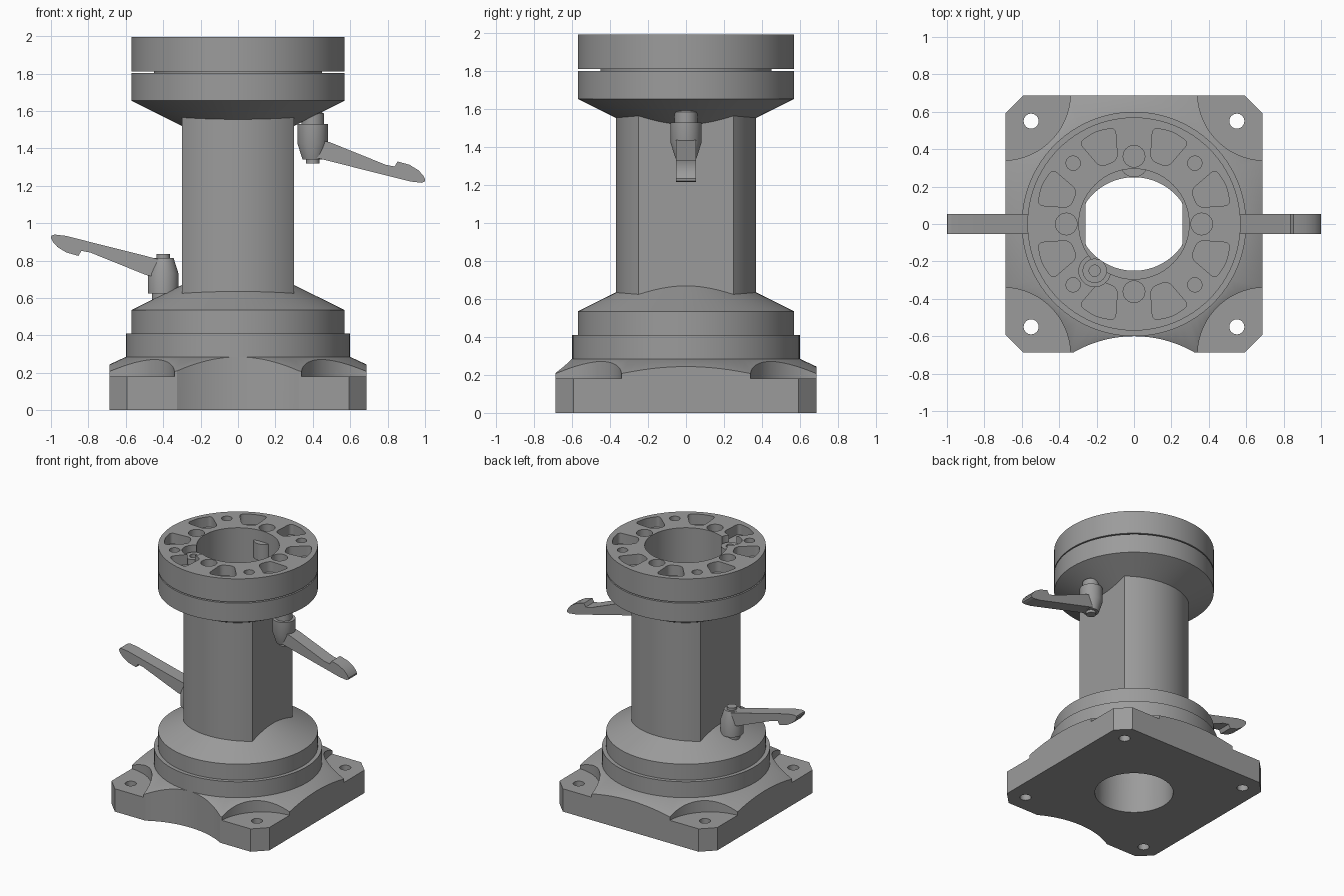
import bpy, bmesh, math
from math import sin, cos, pi, radians
from mathutils import Matrix, Vector

cube = bpy.data.objects.get("Cube")
if cube:
    bpy.data.objects.remove(cube, do_unlink=True)

grey = bpy.data.materials.new("cast grey")
grey.use_nodes = True
colour = (0.33, 0.33, 0.33, 1)
grey.diffuse_color = colour
grey.node_tree.nodes["Principled BSDF"].inputs["Base Color"].default_value = colour


def finish(name, bm):
    """Turn a bmesh into a linked object."""
    bmesh.ops.remove_doubles(bm, verts=bm.verts, dist=1e-5)
    bmesh.ops.recalc_face_normals(bm, faces=bm.faces)
    mesh = bpy.data.meshes.new(name)
    bm.to_mesh(mesh)
    bm.free()
    mesh.materials.append(grey)
    obj = bpy.data.objects.new(name, mesh)
    bpy.context.collection.objects.link(obj)
    return obj


def lathe(name, profile, closed=True, steps=96):
    """Spin an (r, z) profile around the z axis."""
    bm = bmesh.new()
    vs = [bm.verts.new((r, 0, z)) for r, z in profile]
    es = [bm.edges.new(p) for p in zip(vs, vs[1:])]
    if closed:
        es.append(bm.edges.new((vs[-1], vs[0])))
    bmesh.ops.spin(bm, geom=vs + es, cent=(0, 0, 0), axis=(0, 0, 1),
                   angle=2 * pi, steps=steps, use_duplicate=False)
    return finish(name, bm)


def prism(name, outline, z0, z1):
    """Extrude a flat outline from z0 to z1."""
    bm = bmesh.new()
    face = bm.faces.new([bm.verts.new((p[0], p[1], z0)) for p in outline])
    top = bmesh.ops.extrude_face_region(bm, geom=[face])["geom"]
    moved = [v for v in top if isinstance(v, bmesh.types.BMVert)]
    bmesh.ops.translate(bm, verts=moved, vec=(0, 0, z1 - z0))
    return finish(name, bm)


def arc(cx, cy, r, a0, a1, n):
    return [(cx + r * cos(a0 + (a1 - a0) * i / n), cy + r * sin(a0 + (a1 - a0) * i / n))
            for i in range(n + 1)]


def disc(cx, cy, r, n=32):
    return arc(cx, cy, r, 0, 2 * pi, n)[:-1]


def rounded(corners, r, n=5):
    """Round the corners of a polygon."""
    out = []
    for i, c in enumerate(corners):
        c, p, q = Vector(c), Vector(corners[i - 1]), Vector(corners[(i + 1) % len(corners)])
        a, b = c + (p - c).normalized() * r, c + (q - c).normalized() * r
        for k in range(n + 1):
            t = k / n
            out.append(a * (1 - t) ** 2 + c * 2 * t * (1 - t) + b * t * t)
    return out


def boolean(obj, cutter, op="DIFFERENCE"):
    mod = obj.modifiers.new("cut", "BOOLEAN")
    mod.object, mod.operation, mod.solver = cutter, op, "EXACT"
    bpy.context.view_layer.objects.active = obj
    bpy.ops.object.modifier_apply(modifier=mod.name)
    bpy.data.objects.remove(cutter, do_unlink=True)


def bowed(half, corner, apex, n=24):
    """Outline with flat x sides and bowed y sides."""
    sag = apex - corner
    r = (half ** 2 + sag ** 2) / (2 * sag)
    a = math.asin(half / r)
    back = arc(0, apex - r, r, pi / 2 - a, pi / 2 + a, n)
    return back + [(-x, -y) for x, y in back]


BORE = 0.28
SIDE = 0.6875
CHAMFER = 0.5925
TOP = 1.995

# Base plate: chamfered square with a bowed notch at the front
notch = math.asin(0.325 / 0.647)
plate = [(SIDE, -CHAMFER), (SIDE, CHAMFER), (CHAMFER, SIDE), (-CHAMFER, SIDE),
         (-SIDE, CHAMFER), (-SIDE, -CHAMFER), (-CHAMFER, -SIDE)]
plate += arc(0, -1.247, 0.647, pi / 2 + notch, pi / 2 - notch, 24)
plate += [(CHAMFER, -SIDE)]
base = prism("base_plate", plate, 0, 0.4)
slope = lathe("slope_helper", [(0, -0.1), (1.3, -0.1), (1.3, 0.19), (0.804, 0.19),
                               (0.6, 0.285), (0, 0.285)], closed=False)
boolean(base, slope, "INTERSECT")
boolean(base, prism("bore_cutter", disc(0, 0, BORE, 96), -0.2, 0.6))
for sx in (-1, 1):
    for sy in (-1, 1):
        boolean(base, prism("pocket_cutter", disc(sx * 0.7, sy * 0.7, 0.36, 96), 0.18, 0.6))
        boolean(base, prism("bolt_cutter", disc(sx * 0.55, sy * 0.55, 0.04), -0.2, 0.6))

# Lower collar and cone
lower = lathe("lower_collar", [(BORE, 0.285), (0.6, 0.285), (0.6, 0.41), (0.57, 0.41),
                               (0.57, 0.535), (0.295, 0.672), (BORE, 0.672)])

# Hollow column
column = prism("column", bowed(0.3, 0.25, 0.37), 0.5, 1.66)
boolean(column, prism("column_cutter", bowed(0.26, 0.11, 0.25), 0.2, 1.9))

# Upper cone and collar, narrow groove, then the top flange
upper = lathe("upper_collar", [(0.295, 1.52), (0.3, 1.52), (0.57, 1.655), (0.57, 1.803),
                               (0.45, 1.803), (0.45, 1.812), (0.295, 1.812)])
flange = lathe("top_flange", [(0.295, 1.812), (0.57, 1.812), (0.57, TOP), (0.295, TOP)])

# Flange pockets and holes
FLOOR = TOP - 0.08
trapezoid = [(0.35, -0.05), (0.515, -0.105), (0.535, 0), (0.515, 0.105), (0.35, 0.05)]
for i in range(8):
    turn = Matrix.Rotation(radians(22.5 + 45 * i), 2)
    shape = [turn @ p for p in rounded(trapezoid, 0.035)]
    boolean(flange, prism("pocket_cutter", shape, FLOOR, 2.2))
for i in range(4):
    a = i * pi / 2
    boolean(flange, prism("hole_cutter", disc(0.362 * cos(a), 0.362 * sin(a), 0.058), FLOOR, 2.2))
    a += pi / 4
    boolean(flange, prism("pin_cutter", disc(0.46 * cos(a), 0.46 * sin(a), 0.038), FLOOR, 2.2))
boolean(flange, prism("notch_cutter", disc(-0.21, -0.25, 0.085), 1.88, 2.2))

# Locating post and lug inside the flange bore
post = prism("locating_post", disc(-0.21, -0.25, 0.065), 1.75, 1.95)
boolean(post, prism("post_cutter", disc(-0.21, -0.25, 0.03), 1.85, 2.2))
lug = prism("bore_lug", disc(0, 0.325, 0.075), 1.78, 1.91)

parts = [base, lower, column, upper, flange, post, lug]

# Clamp levers: one under the upper cone, one turned over on the lower cone
hub_profile = [(0, 1.6), (0.04, 1.6), (0.06, 1.585), (0.06, 1.53), (0.082, 1.53),
               (0.082, 1.425), (0.055, 1.34), (0.036, 1.34), (0.036, 1.32), (0, 1.32)]
arm_outline = [(0.37, 1.36), (0.436, 1.345), (0.92, 1.223), (0.98, 1.216), (0.998, 1.222),
               (1.0, 1.235), (0.99, 1.255), (0.965, 1.283), (0.917, 1.312), (0.853, 1.33),
               (0.837, 1.303), (0.79, 1.312), (0.49, 1.433), (0.4, 1.45)]
upright = Matrix.Rotation(pi / 2, 4, "X")
turned = Matrix.Translation((0, 0, 2.155)) @ Matrix.Rotation(pi, 4, "Y")
for name, place in (("upper", Matrix()), ("lower", turned)):
    hub = lathe(name + "_lever_hub", hub_profile, closed=False, steps=40)
    hub.data.transform(place @ Matrix.Translation((0.4, 0, 0)))
    arm = prism(name + "_lever_arm", arm_outline, -0.053, 0.053)
    arm.data.transform(place @ upright)
    parts += [hub, arm]

# Smooth shading with sharp edges kept
bpy.ops.object.select_all(action="DESELECT")
for obj in parts:
    obj.select_set(True)
bpy.context.view_layer.objects.active = base
bpy.ops.object.shade_smooth_by_angle(angle=radians(25))
